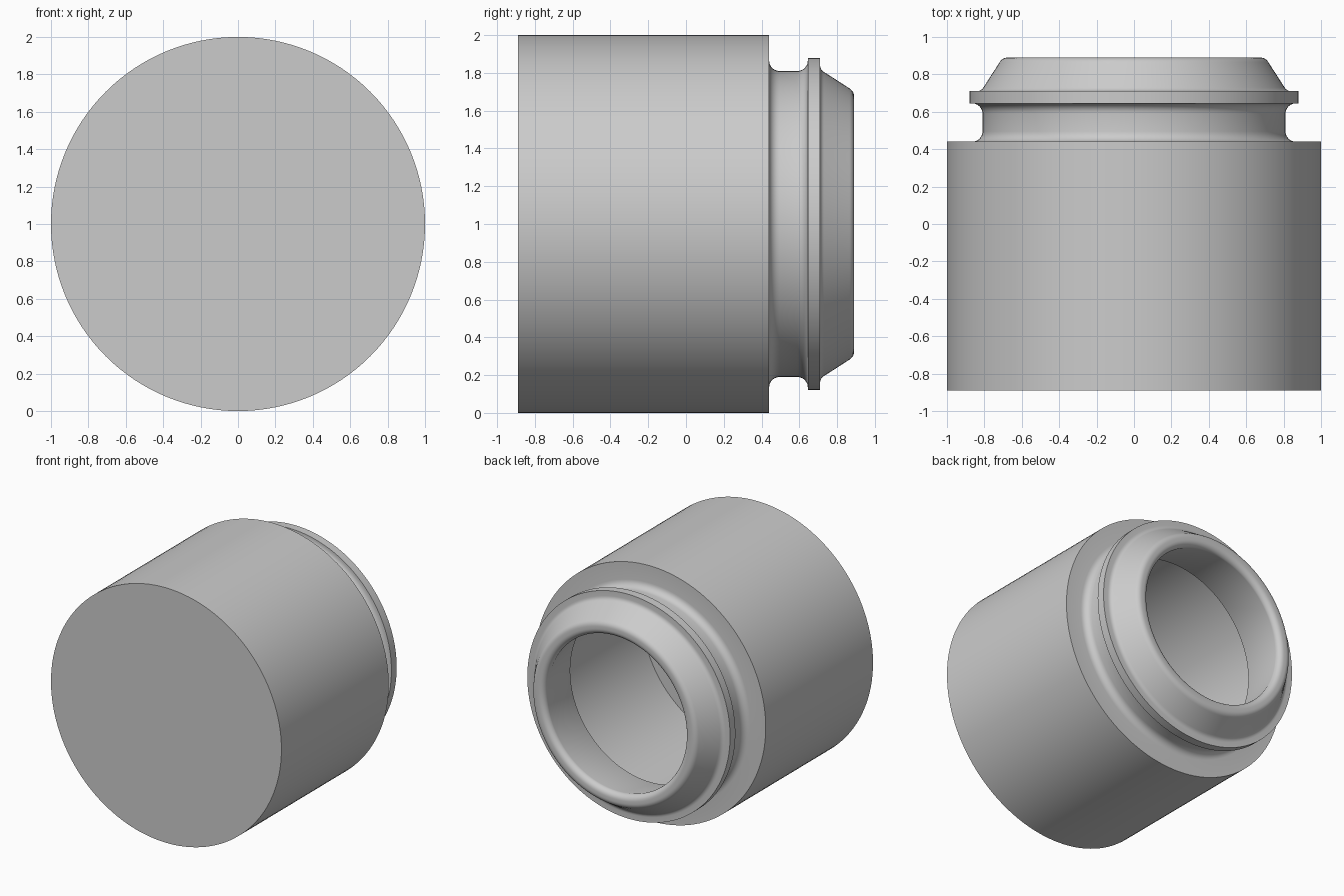
import bpy, bmesh, math
from mathutils import Vector

if "Cube" in bpy.data.objects:
    bpy.data.objects.remove(bpy.data.objects["Cube"])

SEGMENTS = 128


def arc(cr, cy, rad, a0, a1, n=6):
    """Points (radius, y) along a fillet, angles in degrees."""
    return [(cr + rad * math.cos(math.radians(a0 + (a1 - a0) * i / n)),
             cy + rad * math.sin(math.radians(a0 + (a1 - a0) * i / n)))
            for i in range(n + 1)]


def lathe(name, profile, mat):
    """Revolve a (radius, y) profile about the horizontal axis at z = 1."""
    bm = bmesh.new()
    verts = [bm.verts.new((r, y, 1.0)) for r, y in profile]
    edges = [bm.edges.new(pair) for pair in zip(verts, verts[1:])]
    bmesh.ops.spin(bm, geom=verts + edges, cent=Vector((0, 0, 1)), axis=(0, 1, 0),
                   angle=math.tau, steps=SEGMENTS, use_merge=True)
    bmesh.ops.remove_doubles(bm, verts=bm.verts, dist=1e-4)
    bmesh.ops.recalc_face_normals(bm, faces=bm.faces)
    mesh = bpy.data.meshes.new(name)
    bm.to_mesh(mesh)
    bm.free()
    mesh.materials.append(mat)
    obj = bpy.data.objects.new(name, mesh)
    bpy.context.collection.objects.link(obj)
    bpy.ops.object.select_all(action='DESELECT')
    obj.select_set(True)
    bpy.context.view_layer.objects.active = obj
    bpy.ops.object.shade_smooth_by_angle(angle=math.radians(30))
    return obj


grey = bpy.data.materials.new("light_grey")
grey.diffuse_color = (0.6, 0.6, 0.6, 1)
grey.use_nodes = True
grey.node_tree.nodes["Principled BSDF"].inputs["Base Color"].default_value = grey.diffuse_color

# One closed shell: closed front, drum wall, shoulder, neck, collar, lip, bore, cavity
profile = [(0, -0.89), (1.0, -0.89), (1.0, 0.44)]
profile += arc(0.865, 0.495, 0.055, 270, 180)      # shoulder into neck
profile += arc(0.865, 0.59, 0.055, 180, 90)        # neck into collar
profile += [(0.88, 0.645), (0.88, 0.71)]           # collar band
profile += arc(0.84, 0.75, 0.04, 270, 210, 4)      # collar into tapered lip
profile += arc(0.675, 0.84, 0.05, 30, 90)          # outer lip rounding
profile += arc(0.655, 0.845, 0.045, 90, 180)       # inner lip rounding
profile += [(0.69, 0.45), (0.84, 0.43)]            # flared bore and inner step
profile += [(0.84, -0.65), (0, -0.65)]             # cavity wall and floor
lathe("jar_body", profile, grey)
